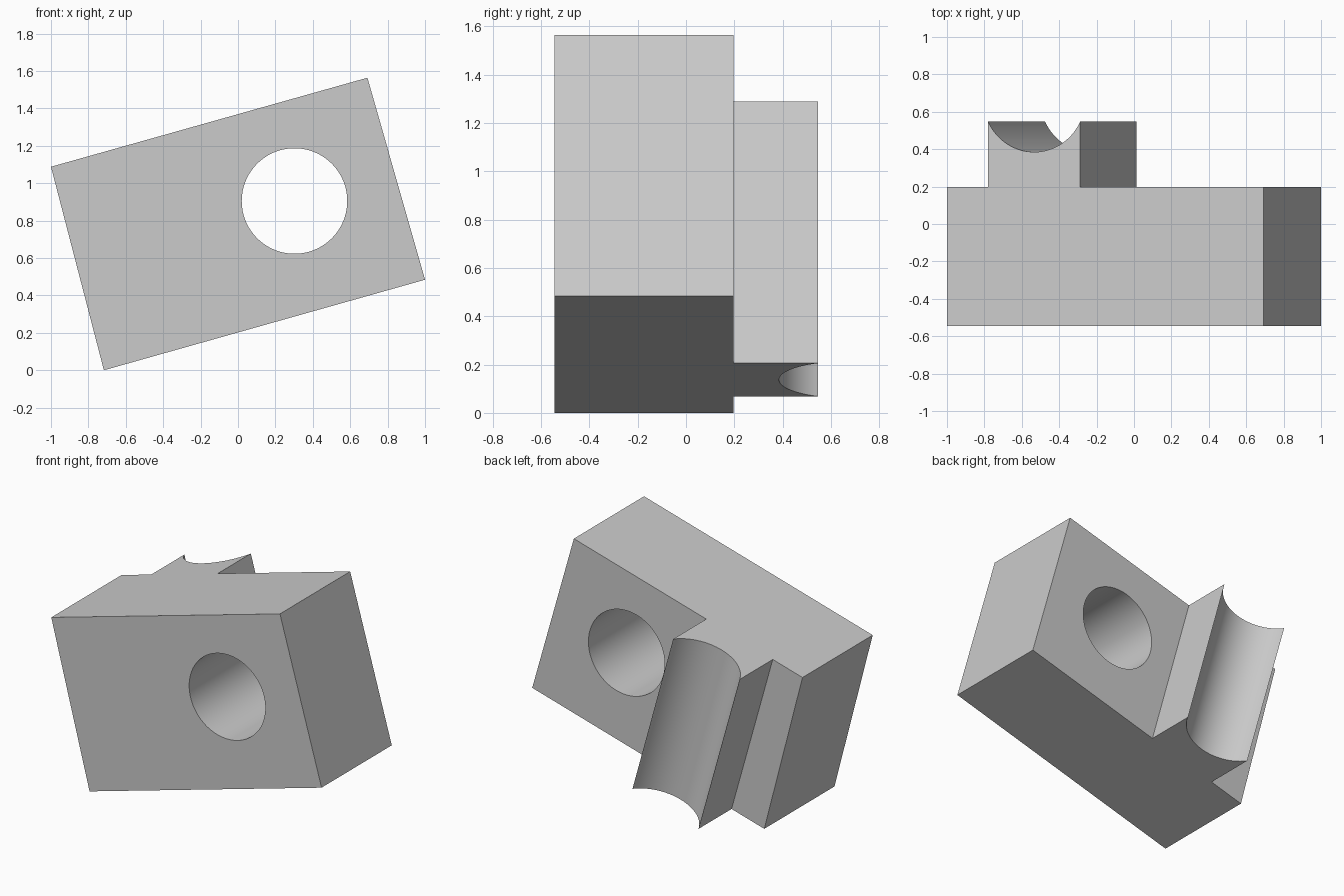
import bpy, bmesh, math

cube = bpy.data.objects.get("Cube")
if cube:
    bpy.data.objects.remove(cube, do_unlink=True)

grey = bpy.data.materials.new("plain_grey")
grey.use_nodes = True
grey.diffuse_color = (0.6, 0.6, 0.6, 1)
grey.node_tree.nodes["Principled BSDF"].inputs["Base Color"].default_value = (0.6, 0.6, 0.6, 1)

# Tilted block outline in x, z, and the depth planes
BL, BR, TR, TL = (-0.717, 0.0), (1.0, 0.484), (0.692, 1.564), (-1.0, 1.088)
FRONT, STEP, BACK = -0.545, 0.197, 0.547
RADIUS = 0.282


def loft(name, ring_a, ring_b):
    """Closed solid between two matching rings of points."""
    bm = bmesh.new()
    a = [bm.verts.new(p) for p in ring_a]
    b = [bm.verts.new(p) for p in ring_b]
    bm.faces.new(a)
    bm.faces.new(b)
    for i in range(len(a)):
        j = (i + 1) % len(a)
        bm.faces.new((a[i], a[j], b[j], b[i]))
    bmesh.ops.recalc_face_normals(bm, faces=bm.faces)
    mesh = bpy.data.meshes.new(name)
    bm.to_mesh(mesh)
    bm.free()
    obj = bpy.data.objects.new(name, mesh)
    bpy.context.collection.objects.link(obj)
    mesh.materials.append(grey)
    return obj


def smooth(obj):
    bpy.ops.object.select_all(action="DESELECT")
    obj.select_set(True)
    bpy.context.view_layer.objects.active = obj
    bpy.ops.object.shade_smooth_by_angle(angle=math.radians(30))


def on_line(p, q, x):
    """Height of the line through p and q at x."""
    return p[1] + (q[1] - p[1]) * (x - p[0]) / (q[0] - p[0])


# Main block with a round through hole
corners = (BL, BR, TR, TL)
block = loft("main_block", [(x, FRONT, z) for x, z in corners],
             [(x, STEP, z) for x, z in corners])
circle = [(0.302 + RADIUS * math.cos(t), 0.905 + RADIUS * math.sin(t))
          for t in (math.tau * i / 96 for i in range(96))]
cutter = loft("hole_cutter", [(x, FRONT - 0.2, z) for x, z in circle],
              [(x, STEP + 0.2, z) for x, z in circle])
cutter.hide_render = True
cut = block.modifiers.new("hole", "BOOLEAN")
cut.operation = "DIFFERENCE"
cut.solver = "EXACT"
cut.object = cutter
bpy.context.view_layer.objects.active = block
bpy.ops.object.modifier_apply(modifier=cut.name)
bpy.data.objects.remove(cutter, do_unlink=True)
smooth(block)

# Rear rib with a round groove, its profile given as (fraction of width, y)
DEPTH = 0.162
half = math.acos((RADIUS - DEPTH) / RADIUS)
profile = [(0, STEP)]
for i in range(41):
    t = half * (i / 20 - 1)
    profile.append((0.5 + 0.5 * math.sin(t) / math.sin(half),
                    BACK - DEPTH + RADIUS * (1 - math.cos(t))))
profile.append((1, STEP))


def rib_end(x0, x1, p, q):
    return [(x0 + (x1 - x0) * f, y, on_line(p, q, x0 + (x1 - x0) * f)) for f, y in profile]


rib = loft("rear_grooved_rib", rib_end(-0.475, 0.013, BL, BR),
           rib_end(-0.78, -0.288, TL, TR))
smooth(rib)
